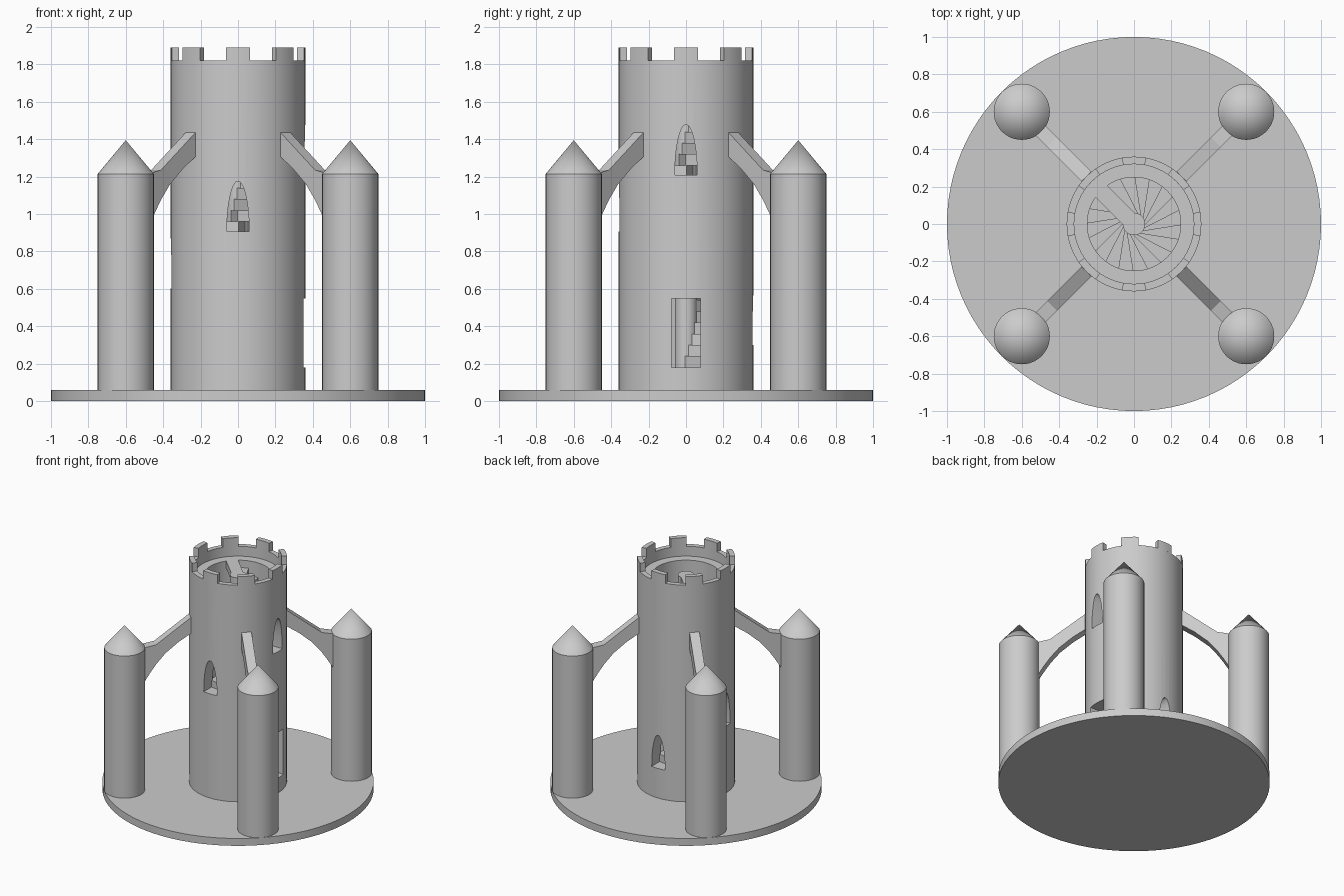
import bpy, bmesh, math
from mathutils import Matrix

if "Cube" in bpy.data.objects:
    bpy.data.objects.remove(bpy.data.objects["Cube"], do_unlink=True)

stone = bpy.data.materials.new("grey_stone")
stone.use_nodes = True
GREY = (0.6, 0.6, 0.6, 1)
stone.diffuse_color = GREY
stone.node_tree.nodes["Principled BSDF"].inputs["Base Color"].default_value = GREY

SHAFT = 0.25      # radius of the stairwell
TOWER = 0.36      # outer radius of the keep
BASE_TOP = 0.06
WALL_TOP = 1.82
FLOOR = 1.74      # parapet walk


def finish(bm, name):
    bmesh.ops.recalc_face_normals(bm, faces=bm.faces)
    mesh = bpy.data.meshes.new(name)
    bm.to_mesh(mesh)
    bm.free()
    obj = bpy.data.objects.new(name, mesh)
    bpy.context.collection.objects.link(obj)
    mesh.materials.append(stone)
    return obj


def smooth(obj):
    bpy.ops.object.select_all(action='DESELECT')
    obj.select_set(True)
    bpy.context.view_layer.objects.active = obj
    bpy.ops.object.shade_smooth_by_angle(angle=math.radians(30))


def lathe(name, profile, sides=64):
    """Spin an (r, z) profile round the z axis."""
    bm = bmesh.new()
    verts = [bm.verts.new((r, 0, z)) for r, z in profile]
    edges = [bm.edges.new(pair) for pair in zip(verts, verts[1:])]
    bmesh.ops.spin(bm, geom=verts + edges, cent=(0, 0, 0), axis=(0, 0, 1),
                   angle=math.tau, steps=sides, use_merge=False)
    bmesh.ops.remove_doubles(bm, verts=bm.verts, dist=1e-4)
    return finish(bm, name)


def prism(name, outline, start, depth, angle):
    """Extrude an outline of (across, z) points outwards along a compass angle."""
    bm = bmesh.new()
    face = bm.faces.new([bm.verts.new((start, a, z)) for a, z in outline])
    new = bmesh.ops.extrude_face_region(bm, geom=[face])["geom"]
    bmesh.ops.translate(bm, vec=(depth, 0, 0),
                        verts=[v for v in new if isinstance(v, bmesh.types.BMVert)])
    bm.transform(Matrix.Rotation(angle, 4, 'Z'))
    return finish(bm, name)


# Ground disc
smooth(lathe("base", [(0, 0), (1, 0), (1, BASE_TOP), (0, BASE_TOP)], 96))

# Hollow keep with a parapet ledge
keep = lathe("keep_wall", [(TOWER, 0.05), (TOWER, WALL_TOP), (0.32, WALL_TOP),
                           (0.32, FLOOR), (SHAFT, FLOOR), (SHAFT, 0.05), (TOWER, 0.05)])

# Openings: a doorway, then arched windows climbing with the stair
cutters = [prism("door_cutter", [(-0.078, 0.18), (0.078, 0.18), (0.078, 0.55), (-0.078, 0.55)],
                 0.15, 0.3, 0)]
for i in range(4):
    sill = 0.30 + 0.303 * i
    arch = [(0.06 * math.cos(t * math.pi / 16), sill + 0.27 * math.sin(t * math.pi / 16))
            for t in range(17)]
    cutters.append(prism("window_cutter", arch, 0.15, 0.3, math.pi / 2 * (i + 1)))

for cutter in cutters:
    cutter.hide_render = True
    mod = keep.modifiers.new("opening", 'BOOLEAN')
    mod.operation = 'DIFFERENCE'
    mod.solver = 'EXACT'
    mod.object = cutter
depsgraph = bpy.context.evaluated_depsgraph_get()
keep.data = bpy.data.meshes.new_from_object(keep.evaluated_get(depsgraph))
keep.modifiers.clear()
for cutter in cutters:
    bpy.data.objects.remove(cutter, do_unlink=True)
smooth(keep)

# Eight curved merlons
for i in range(8):
    bm = bmesh.new()
    half = math.radians(10.4)
    ring = [bm.verts.new((r, 0, z)) for r, z in
            ((TOWER, WALL_TOP), (TOWER, 1.89), (0.32, 1.89), (0.32, WALL_TOP))]
    start = bm.faces.new(ring)
    bmesh.ops.rotate(bm, verts=ring, cent=(0, 0, 0),
                     matrix=Matrix.Rotation(i * math.pi / 4 - half, 3, 'Z'))
    bmesh.ops.spin(bm, geom=[start], cent=(0, 0, 0), axis=(0, 0, 1),
                   angle=2 * half, steps=4)
    smooth(finish(bm, f"merlon_{i + 1}"))

# Spiral stair: newel post and overlapping bar treads
smooth(lathe("stair_post", [(0, 0.05), (0.06, 0.05), (0.06, FLOOR), (0, FLOOR)], 32))
RISE = 0.06
for k in range(28):
    low = BASE_TOP + RISE * k
    w = 0.045
    prism(f"stair_step_{k + 1}", [(-w, low), (w, low), (w, low + RISE), (-w, low + RISE)],
          0, SHAFT + 0.01, math.radians(18 * k + 9))

# Corner turrets and flying buttresses
buttress = [(0.34, 1.435), (0.36, 1.435), (0.62, 1.235), (0.72, 1.215), (0.72, 0.92),
            (0.70, 0.95), (0.66, 1.015), (0.62, 1.075), (0.55, 1.16), (0.45, 1.245),
            (0.36, 1.305), (0.34, 1.315)]
for i, corner in enumerate(("back_left", "back_right", "front_right", "front_left")):
    angle = math.pi / 4 + i * math.pi / 2
    turret = lathe(f"{corner}_turret", [(0, 0.05), (0.15, 0.05), (0.15, 1.215), (0, 1.395)], 48)
    turret.location = (0.6 * math.copysign(1, math.cos(angle)),
                       0.6 * math.copysign(1, math.sin(angle)), 0)
    smooth(turret)
    # The outline lies in the radial plane, so it is extruded sideways
    side = prism(f"{corner}_buttress", buttress, -0.037, 0.074, 0)
    side.data.transform(Matrix.Rotation(angle - math.pi / 2, 4, 'Z'))
